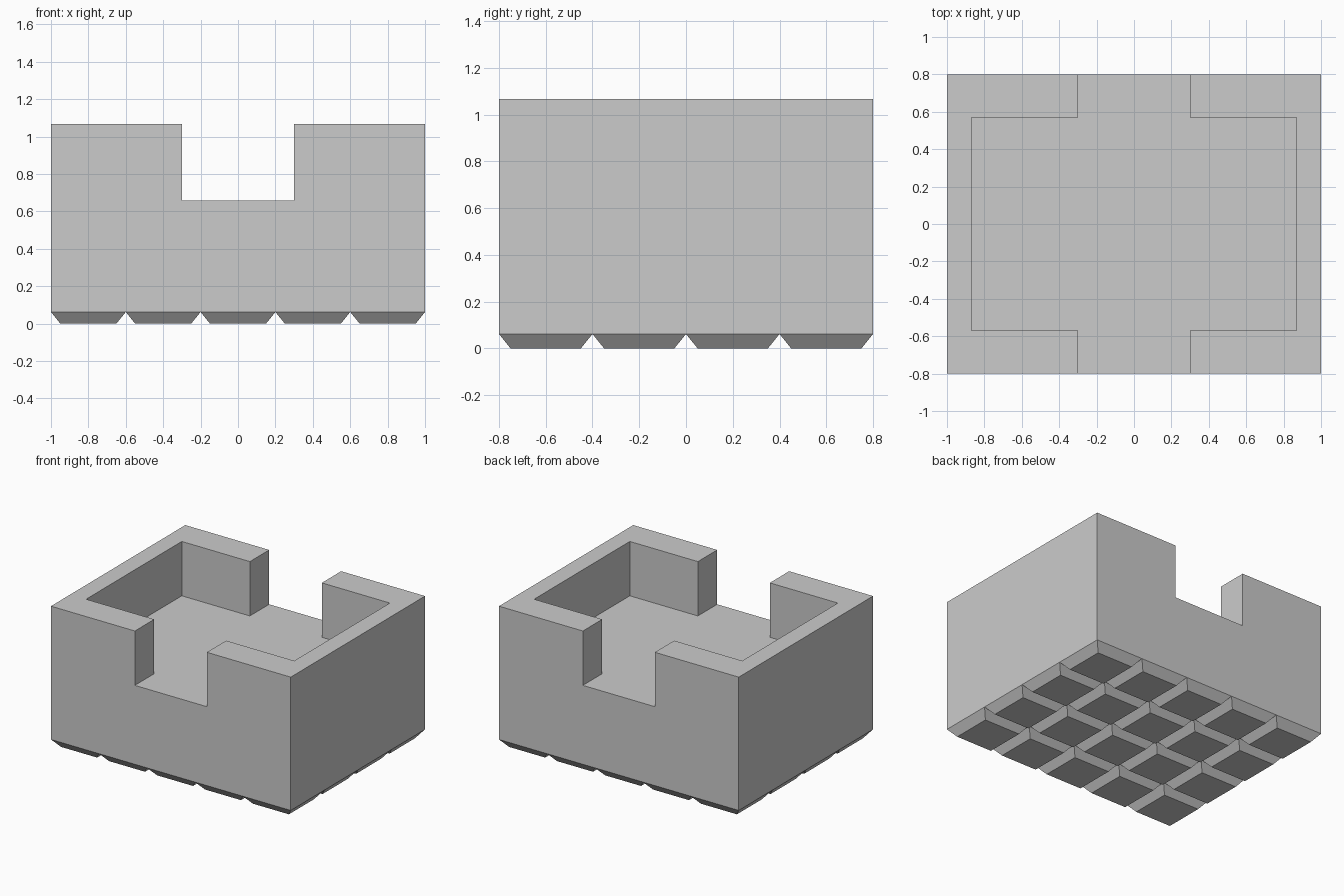
import bpy
import bmesh
from math import pi, sqrt
from mathutils import Matrix

default = bpy.data.objects.get("Cube")
if default:
    bpy.data.objects.remove(default, do_unlink=True)

FOOT_H, FLOOR_Z, TOP_Z = 0.062, 0.657, 1.067
CELL, FOOT_BOTTOM = 0.4, 0.3
COLUMNS, ROWS = 5, 4

grey = bpy.data.materials.new("plain grey")
grey.use_nodes = True
colour = (0.6, 0.6, 0.6, 1.0)
grey.diffuse_color = colour
grey.node_tree.nodes["Principled BSDF"].inputs["Base Color"].default_value = colour


def add_object(name, bm):
    mesh = bpy.data.meshes.new(name)
    bm.to_mesh(mesh)
    bm.free()
    mesh.materials.append(grey)
    obj = bpy.data.objects.new(name, mesh)
    bpy.context.collection.objects.link(obj)
    return obj


def add_box(name, width, depth, low, high):
    bm = bmesh.new()
    place = Matrix.Translation((0, 0, (low + high) / 2))
    bmesh.ops.create_cube(bm, size=1, matrix=place @ Matrix.Diagonal((width, depth, high - low, 1)))
    return add_object(name, bm)


def carve(target, cutter):
    cutter.hide_render = True
    mod = target.modifiers.new("carve", 'BOOLEAN')
    mod.operation = 'DIFFERENCE'
    mod.solver = 'EXACT'
    mod.object = cutter
    bpy.context.view_layer.objects.active = target
    bpy.ops.object.modifier_apply(modifier=mod.name)
    bpy.data.objects.remove(cutter, do_unlink=True)


# Solid block with a recessed tray and an open channel from front to back
body = add_box("tray_body", CELL * COLUMNS, CELL * ROWS, FOOT_H, TOP_Z)
carve(body, add_box("tray_cutter", 1.736, 1.14, FLOOR_Z, 1.3))
carve(body, add_box("channel_cutter", 0.6, 2, FLOOR_Z, 1.3))

# Grid of tapered square feet, touching along their upper edges
bm = bmesh.new()
for column in range(COLUMNS):
    for row in range(ROWS):
        x = (column - (COLUMNS - 1) / 2) * CELL
        y = (row - (ROWS - 1) / 2) * CELL
        place = Matrix.Translation((x, y, FOOT_H / 2)) @ Matrix.Rotation(pi / 4, 4, 'Z')
        bmesh.ops.create_cone(bm, cap_ends=True, segments=4, radius1=FOOT_BOTTOM / sqrt(2),
                              radius2=CELL / sqrt(2), depth=FOOT_H, matrix=place)
add_object("base_feet", bm)
